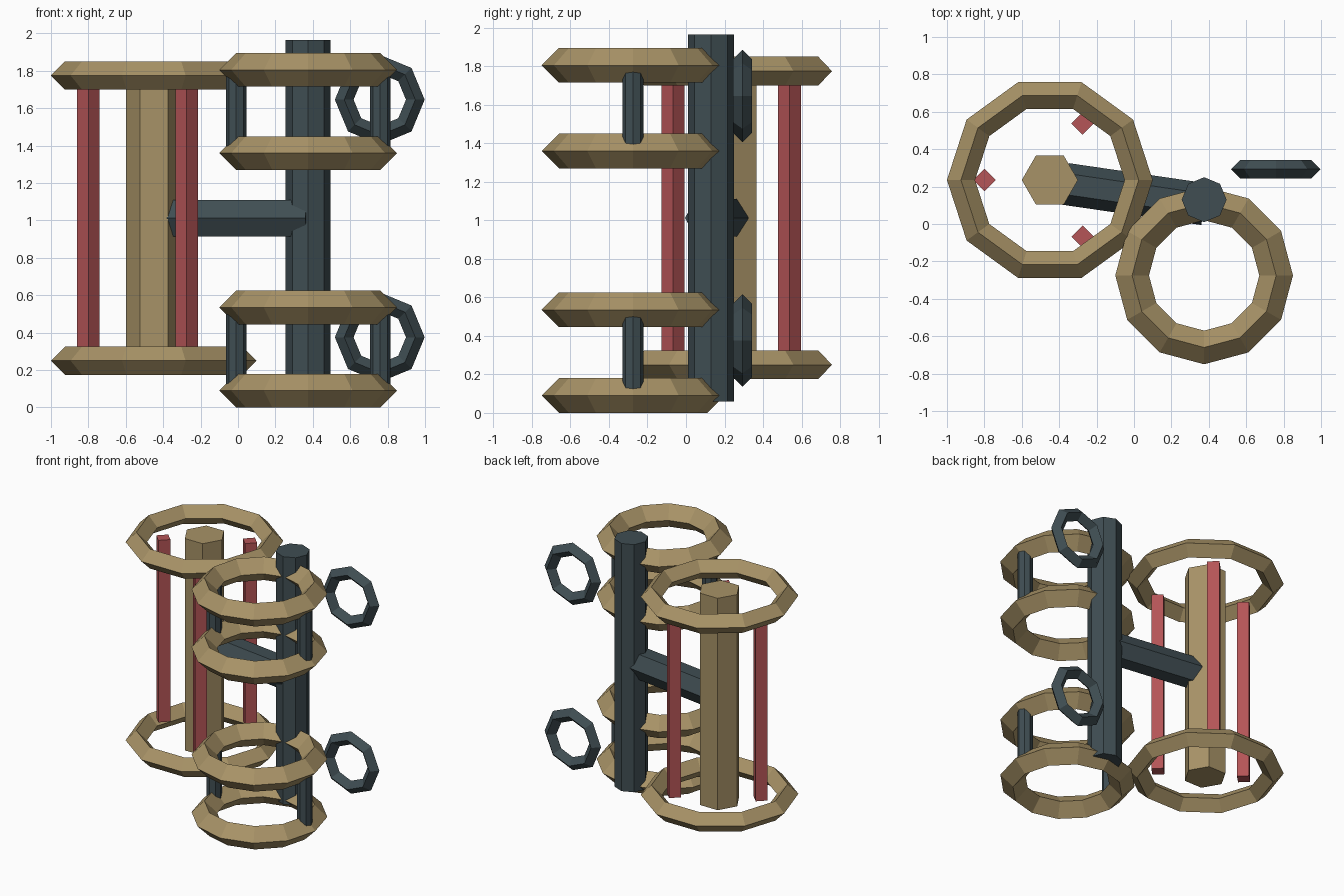
import bpy, bmesh, math
from mathutils import Vector, Matrix

if "Cube" in bpy.data.objects:
    bpy.data.objects.remove(bpy.data.objects["Cube"])

def material(name, rgb):
    m = bpy.data.materials.new(name)
    m.diffuse_color = (*rgb, 1)
    m.use_nodes = True
    m.node_tree.nodes["Principled BSDF"].inputs["Base Color"].default_value = m.diffuse_color
    return m

WOOD = material("tan", (0.39, 0.29, 0.135))
DARK = material("slate", (0.05, 0.075, 0.085))
RED = material("red", (0.46, 0.09, 0.095))
MID = 1.0125  # height the whole design mirrors about

def prism(name, a, b, radius, sides, mat):
    """Solid n-sided bar from a to b, first corner horizontal."""
    a, b = Vector(a), Vector(b)
    axis = (b - a).normalized()
    u = Vector((1, 0, 0)) if abs(axis.z) > 0.9 else axis.cross(Vector((0, 0, 1))).normalized()
    v = axis.cross(u)
    bm = bmesh.new()
    loops = []
    for c in (a, b):
        loops.append([bm.verts.new(c + radius * (u * math.cos(t) + v * math.sin(t)))
                      for t in (math.tau * i / sides for i in range(sides))])
    lo, hi = loops
    bm.faces.new(lo[::-1])
    bm.faces.new(hi)
    for i in range(sides):
        j = (i + 1) % sides
        bm.faces.new((lo[i], lo[j], hi[j], hi[i]))
    me = bpy.data.meshes.new(name)
    bm.to_mesh(me)
    bm.free()
    me.materials.append(mat)
    ob = bpy.data.objects.new(name, me)
    bpy.context.collection.objects.link(ob)
    return ob

def ring(name, loc, major, minor, sides, mat, upright=False):
    """Faceted ring with a diamond cross-section."""
    bpy.ops.mesh.primitive_torus_add(
        location=loc, rotation=(math.pi / 2 if upright else 0, 0, 0),
        major_radius=major, minor_radius=minor, major_segments=sides, minor_segments=4)
    ob = bpy.context.object
    ob.name = name
    ob.data.materials.append(mat)

def upright_bar(name, x, y, z, length, radius, sides, mat):
    prism(name, (x, y, z - length / 2), (x, y, z + length / 2), radius, sides, mat)

# Large cage: core, two hoops and three red rods
CX, CY = -0.45, 0.235
upright_bar("cage_core", CX, CY, MID, 1.63, 0.15, 6, WOOD)
for tag, s in (("lower", -1), ("upper", 1)):
    ring(f"cage_hoop_{tag}", (CX, CY, MID + s * 0.7625), 0.475, 0.075, 10, WOOD)
for i, deg in enumerate((60, 180, 300)):
    t = math.radians(deg)
    upright_bar(f"cage_rod_{i + 1}", CX + 0.35 * math.cos(t), CY + 0.35 * math.sin(t),
                MID, 1.4, 0.06, 4, RED)

# Main post and the arm joining it to the cage
PX = 0.375
upright_bar("main_post", PX, 0.13, MID, 1.905, 0.12, 8, DARK)
prism("cross_arm", (-0.365, 0.214, MID), (0.376, 0.106, MID), 0.1125, 6, DARK)

# Two holders on the post, each a pair of hoops, side struts and a handle ring
for tag, z in (("lower", 0.3125), ("upper", 1.5825)):
    for part, dz in (("bottom", -0.2225), ("top", 0.2225)):
        ring(f"{tag}_holder_{part}_hoop", (PX, -0.275, z + dz), 0.385, 0.09, 12, WOOD)
    for side, s in (("left", -1), ("right", 1)):
        upright_bar(f"{tag}_holder_{side}_strut", PX + s * 0.385, -0.275, z, 0.375,
                    0.055, 8, DARK)
    ring(f"{tag}_handle_ring", (0.758, 0.293, z + 0.063), 0.19, 0.05, 8, DARK, upright=True)
